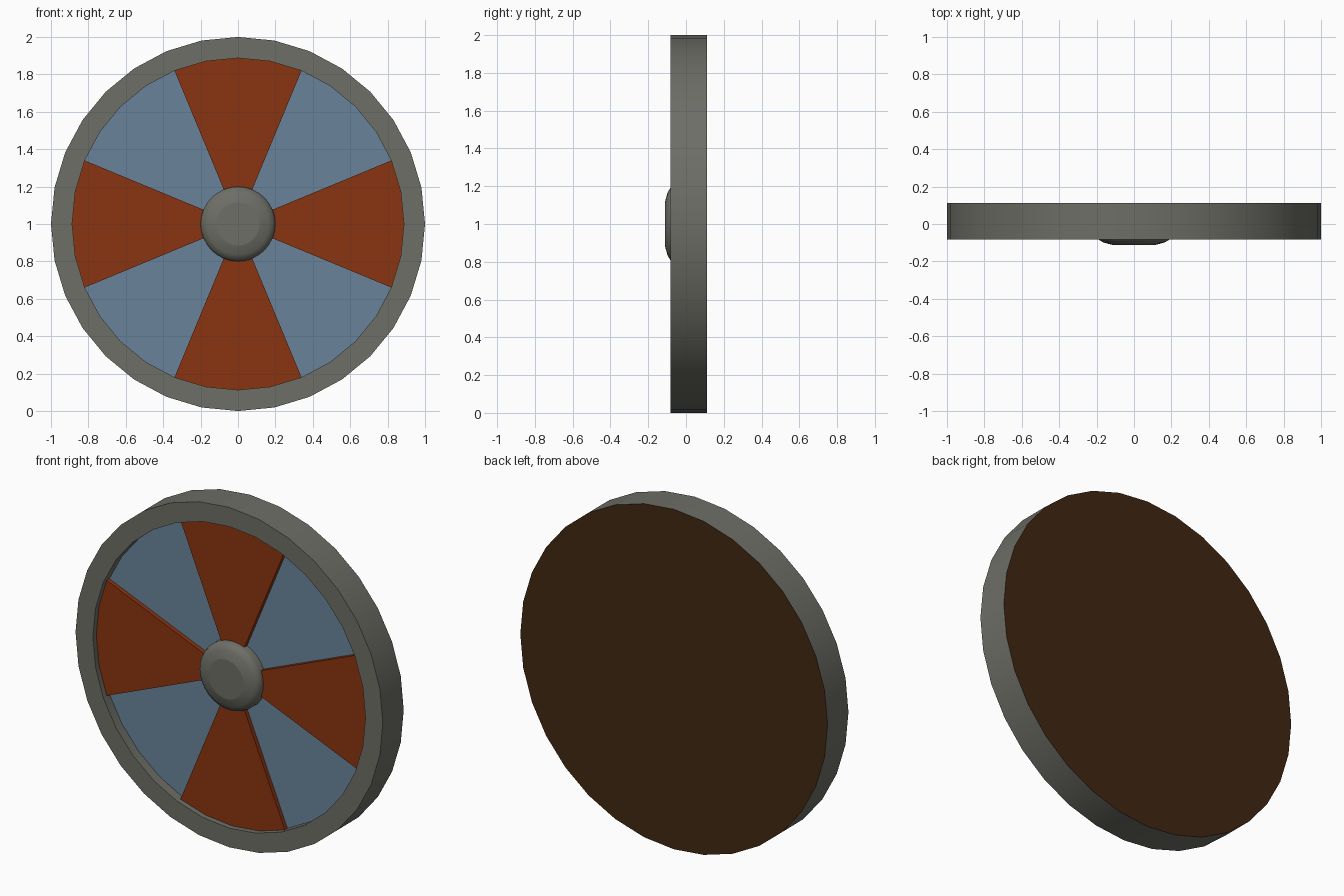
import bpy, bmesh, math

if "Cube" in bpy.data.objects:
    bpy.data.objects.remove(bpy.data.objects["Cube"])

SIDES = 32
BACK, FRONT = 0.112, -0.082
R_IN = 0.887


def material(name, rgb):
    lin = [(c / 255 / 12.92) if c < 11 else ((c / 255 + 0.055) / 1.055) ** 2.4 for c in rgb]
    m = bpy.data.materials.new(name)
    m.diffuse_color = (*lin, 1)
    m.use_nodes = True
    m.node_tree.nodes["Principled BSDF"].inputs["Base Color"].default_value = m.diffuse_color
    return m


grey = material("iron grey", (110, 110, 103))
red = material("rust red", (138, 51, 16))
blue = material("slate blue", (105, 132, 154))
brown = material("dark wood", (64, 40, 18))


def point(r, y, deg):
    a = math.radians(deg)
    return (r * math.cos(a), y, 1 + r * math.sin(a))


def finish(name, bm, mat, smooth=None):
    bmesh.ops.recalc_face_normals(bm, faces=bm.faces)
    me = bpy.data.meshes.new(name)
    bm.to_mesh(me)
    bm.free()
    me.materials.append(mat)
    ob = bpy.data.objects.new(name, me)
    bpy.context.collection.objects.link(ob)
    if smooth:
        bpy.ops.object.select_all(action='DESELECT')
        ob.select_set(True)
        bpy.context.view_layer.objects.active = ob
        bpy.ops.object.shade_smooth_by_angle(angle=math.radians(smooth))
    return ob


def lathe(profile, closed=False, caps=False):
    """Turn (radius, y) points about the shield's axis."""
    bm = bmesh.new()
    rings = [[bm.verts.new(point(r, y, 360 * i / SIDES)) for i in range(SIDES)]
             for r, y in profile]
    pairs = list(zip(rings, rings[1:])) + ([(rings[-1], rings[0])] if closed else [])
    for a, b in pairs:
        for i in range(SIDES):
            j = (i + 1) % SIDES
            bm.faces.new((a[i], a[j], b[j], b[i]))
    if caps:
        bm.faces.new(rings[0])
        bm.faces.new(rings[-1])
    return bm


def wedge(name, mid, y_front, mat):
    """45 degree sector plate whose rim follows the ring's facets."""
    bm = bmesh.new()
    outline = [(0, 0)] + [(R_IN, mid + k * 360 / SIDES) for k in range(-2, 3)]
    f = [bm.verts.new(point(r, y_front, a)) for r, a in outline]
    b = [bm.verts.new(point(r, 0.05, a)) for r, a in outline]
    bm.faces.new(f)
    bm.faces.new(b)
    for i in range(len(f)):
        j = (i + 1) % len(f)
        bm.faces.new((f[i], f[j], b[j], b[i]))
    finish(name, bm, mat)


# metal rim
finish("rim", lathe([(1, FRONT), (R_IN, FRONT), (R_IN, 0.1), (1, BACK - 0.001)], closed=True),
       grey, 30)

# wooden back board
finish("back_board", lathe([(1, BACK - 0.001), (1, BACK)], caps=True), brown)

# painted wedges, red ones standing slightly proud
for n in range(8):
    if n % 2 == 0:
        wedge(f"red_wedge_{n // 2 + 1}", 45 * n, -0.05, red)
    else:
        wedge(f"blue_wedge_{n // 2 + 1}", 45 * n, -0.025, blue)

# central boss with a flat cap
boss = finish("boss", lathe([(0.115, -0.112), (0.165, -0.098), (0.192, -0.082),
                             (0.2, -0.06), (0.2, 0.0)], caps=True), grey, 50)
for p in boss.data.polygons:
    if len(p.vertices) > 4:
        p.use_smooth = False
